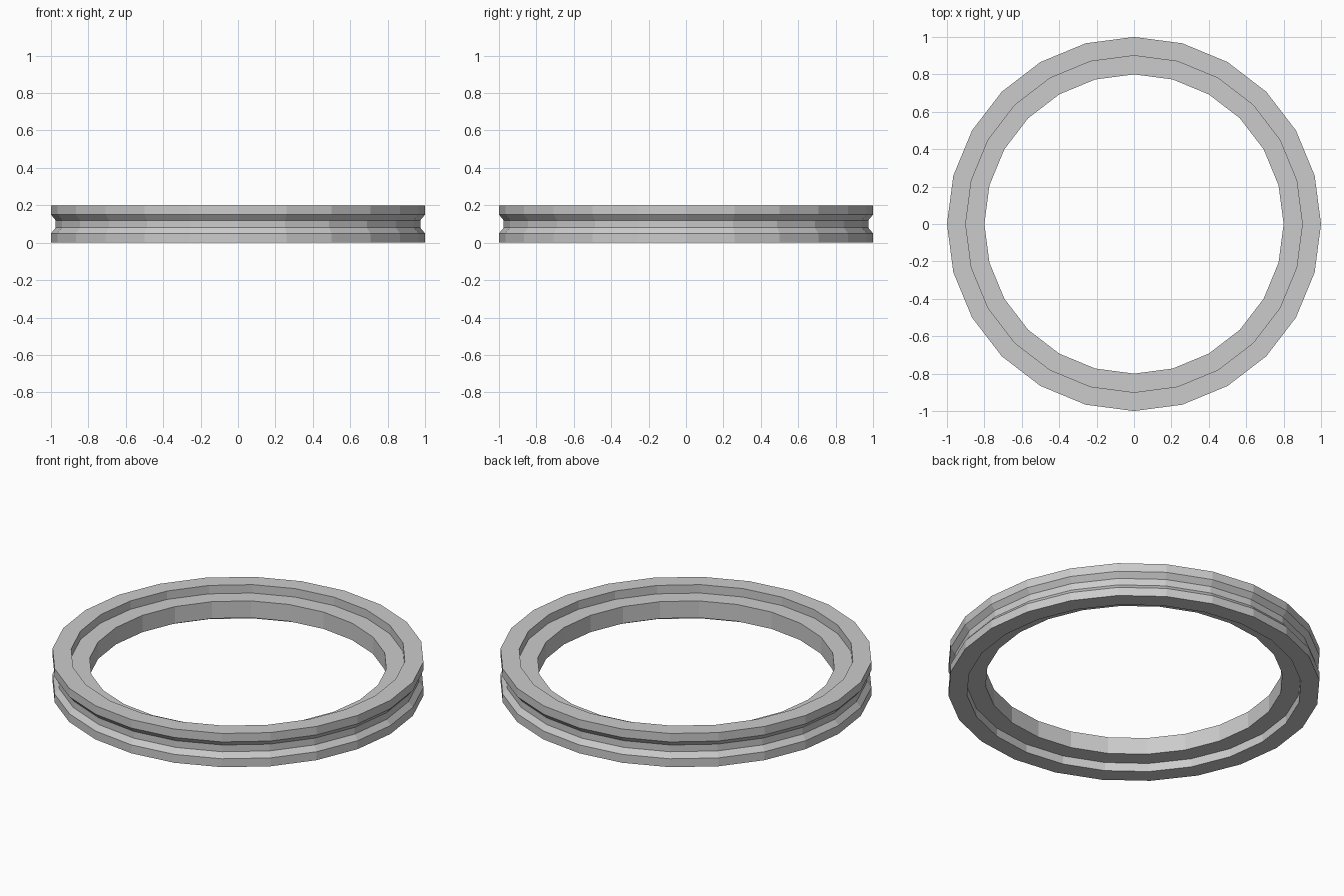
import bpy
import bmesh
from math import tau
from mathutils import Matrix

SIDES = 24

cube = bpy.data.objects.get("Cube")
if cube:
    bpy.data.objects.remove(cube, do_unlink=True)

# Plain grey material
grey = bpy.data.materials.new("plain grey")
grey.use_nodes = True
colour = (0.6, 0.6, 0.6, 1)
grey.diffuse_color = colour
grey.node_tree.nodes["Principled BSDF"].inputs["Base Color"].default_value = colour

# Lower half of the cross-section (radius, height): inner flange, step, rim, groove
lower = [(0.8, 0.05), (0.9, 0.05), (0.9, 0), (1, 0), (1, 0.05), (0.975, 0.08)]
# The upper half mirrors it about the middle height
profile = lower + [(r, 0.2 - z) for r, z in reversed(lower)]


def lathe(name, points, material):
    """Turn a closed cross-section around the z axis."""
    bm = bmesh.new()
    rings = []
    for i in range(SIDES):
        turn = Matrix.Rotation(tau * i / SIDES, 3, "Z")
        rings.append([bm.verts.new(turn @ bm.verts.new((r, 0, z)).co) for r, z in points])
    bmesh.ops.delete(bm, geom=[v for v in bm.verts if v not in {w for ring in rings for w in ring}],
                     context="VERTS")
    count = len(points)
    for i in range(SIDES):
        a, b = rings[i], rings[(i + 1) % SIDES]
        for j in range(count):
            k = (j + 1) % count
            bm.faces.new((a[j], b[j], b[k], a[k]))
    bmesh.ops.recalc_face_normals(bm, faces=bm.faces)
    mesh = bpy.data.meshes.new(name)
    bm.to_mesh(mesh)
    bm.free()
    mesh.materials.append(material)
    obj = bpy.data.objects.new(name, mesh)
    bpy.context.collection.objects.link(obj)
    return obj


# Grooved ring with an inner flange
lathe("grooved_ring", profile, grey)
